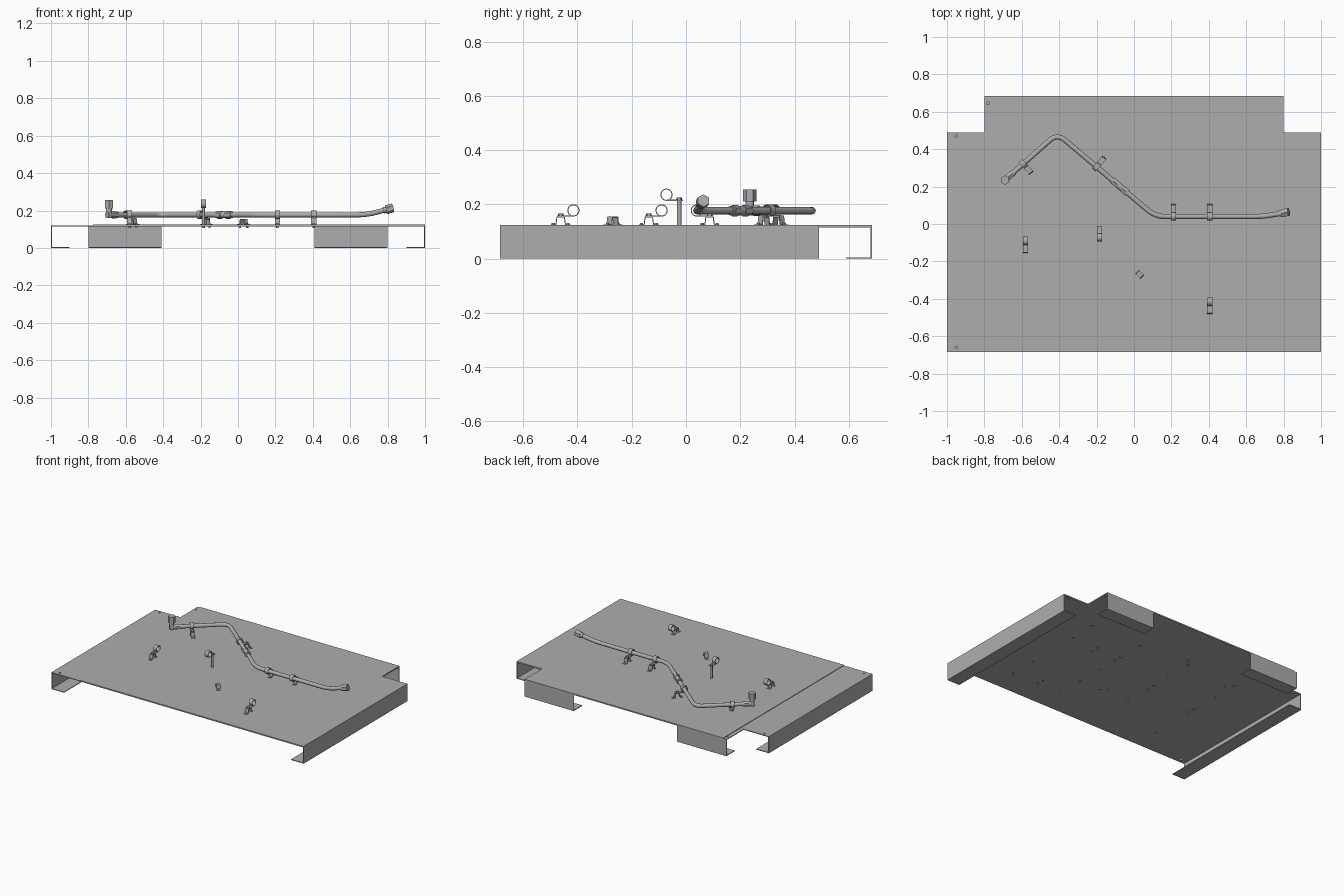
import bpy, bmesh, math
from mathutils import Vector, Matrix

if "Cube" in bpy.data.objects:
    bpy.data.objects.remove(bpy.data.objects["Cube"])

metal = bpy.data.materials.new("grey metal")
metal.use_nodes = True
GREY = (0.42, 0.42, 0.42, 1)
metal.diffuse_color = GREY
metal.node_tree.nodes["Principled BSDF"].inputs["Base Color"].default_value = GREY

SHEET = 0.005          # sheet thickness
DECK = 0.12            # top of the folded sheet
TOP = 0.124            # top of the cover plate
PIPE_Z = 0.177


def finish(name, bm, matrix=Matrix(), smooth=False):
    bmesh.ops.recalc_face_normals(bm, faces=bm.faces)
    mesh = bpy.data.meshes.new(name)
    bm.to_mesh(mesh)
    bm.free()
    mesh.materials.append(metal)
    obj = bpy.data.objects.new(name, mesh)
    bpy.context.collection.objects.link(obj)
    obj.matrix_world = matrix
    if smooth:
        smooth_shade(obj)
    return obj


def smooth_shade(obj):
    bpy.ops.object.select_all(action='DESELECT')
    obj.select_set(True)
    bpy.context.view_layer.objects.active = obj
    bpy.ops.object.shade_smooth_by_angle(angle=math.radians(35))


def add_box(bm, lo, hi):
    lo, hi = Vector(lo), Vector(hi)
    m = Matrix.Translation((lo + hi) / 2) @ Matrix.Diagonal((*(hi - lo), 1))
    bmesh.ops.create_cube(bm, size=1, matrix=m)


def add_rod(bm, a, b, r, sides=20):
    a, b = Vector(a), Vector(b)
    turn = (b - a).to_track_quat('Z', 'Y').to_matrix().to_4x4()
    bmesh.ops.create_cone(bm, cap_ends=True, segments=sides, radius1=r, radius2=r,
                          depth=(b - a).length, matrix=Matrix.Translation((a + b) / 2) @ turn)


def add_prism(bm, outline, offset):
    face = bm.faces.new([bm.verts.new(p) for p in outline])
    new = bmesh.ops.extrude_face_region(bm, geom=[face])["geom"]
    bmesh.ops.translate(bm, vec=offset, verts=[v for v in new if isinstance(v, bmesh.types.BMVert)])


def plate(name, left, notch, z, thick):
    right = [(1, -0.685), (1, 0.49), (0.8, 0.49), (0.8, 0.685)]
    rest = [(notch, 0.685)] + ([(notch, 0.49), (left, 0.49)] if notch > left else [])
    bm = bmesh.new()
    add_prism(bm, [(x, y, z) for x, y in right + rest + [(left, -0.685)]], (0, 0, thick))
    return finish(name, bm)


# Folded deck sheet and the cover plate lying on it
deck = plate("deck_sheet", -1, -0.8, DECK - SHEET, SHEET)
plate("cover_plate", -0.774, -0.774, DECK, TOP - DECK)

# Holes through the deck sheet
bm = bmesh.new()
spots = [(s * x, y) for s in (-1, 1) for x, y in ((0.95, 0.47), (0.95, -0.66), (0.78, 0.645))]
spots += [(x, -0.5 + 0.2 * i) for x in (-0.6, -0.2, 0.2, 0.6) for i in range(5)]
for x, y in spots:
    add_rod(bm, (x, y, 0.1), (x, y, 0.14), 0.007, 12)
cutter = finish("hole_cutter", bm)
cutter.hide_render = True
cutter.hide_set(True)
cut = deck.modifiers.new("holes", 'BOOLEAN')
cut.object = cutter
cut.solver = 'EXACT'

# Side and back flanges with inward lips
for side, s in (("left", 1), ("right", -1)):
    def span(a, b):
        return sorted((s * a, s * b))
    bm = bmesh.new()
    x0, x1 = span(1 - SHEET, 1)
    add_box(bm, (x0, -0.685, 0), (x1, 0.49, DECK - SHEET))
    x0, x1 = span(0.9, 1 - SHEET)
    add_box(bm, (x0, -0.685, 0), (x1, 0.49, SHEET))
    finish(side + "_side_flange", bm)
    bm = bmesh.new()
    x0, x1 = span(0.41, 0.8)
    add_box(bm, (x0, 0.685 - SHEET, 0), (x1, 0.685, DECK - SHEET))
    add_box(bm, (x0, 0.59, 0), (x1, 0.685 - SHEET, SHEET))
    finish(side + "_back_flange", bm)


# Bent pipe with rounded corners
def rounded_path(corners, reach, steps=10):
    pts = [Vector(corners[0])]
    for a, b, c in zip(corners, corners[1:], corners[2:]):
        a, b, c = Vector(a), Vector(b), Vector(c)
        p, q = b + (a - b).normalized() * reach, b + (c - b).normalized() * reach
        for i in range(steps + 1):
            t = i / steps
            pts.append(p * (1 - t) ** 2 + b * 2 * t * (1 - t) + q * t * t)
    return pts + [Vector(corners[-1])]


start = Vector((-0.69, 0.235, PIPE_Z))
peak = Vector((-0.41, 0.483, PIPE_Z))
valley = Vector((0.114, 0.04, PIPE_Z))
bend = Vector((0.69, 0.04, PIPE_Z))
end = Vector((0.82, 0.063, 0.212))
path = rounded_path([start, peak, valley, bend, end], 0.055)
curve = bpy.data.curves.new("pipe", 'CURVE')
curve.dimensions = '3D'
curve.bevel_depth = 0.0135
curve.bevel_resolution = 4
curve.use_fill_caps = True
spline = curve.splines.new('POLY')
spline.points.add(len(path) - 1)
for point, p in zip(spline.points, path):
    point.co = (*p, 1)
curve.materials.append(metal)
pipe = bpy.data.objects.new("pipe", curve)
bpy.context.collection.objects.link(pipe)
bpy.ops.object.select_all(action='DESELECT')
pipe.select_set(True)
bpy.context.view_layer.objects.active = pipe
bpy.ops.object.convert(target='MESH')
smooth_shade(bpy.context.view_layer.objects.active)


# Pipe fittings: hex nuts and plain collars along a direction
def fitting(name, origin, direction, pieces):
    d = direction.normalized()
    bm = bmesh.new()
    for a, b, r, sides in pieces:
        add_rod(bm, origin + d * a, origin + d * b, r, sides)
    finish(name, bm, smooth=True)


fitting("elbow_pipe_nut", start, peak - start,
        [(-0.015, 0.022, 0.016, 20), (0.022, 0.052, 0.019, 6), (0.052, 0.065, 0.016, 20)])
fitting("elbow_upright", start, Vector((0, 0, 1)),
        [(-0.017, 0.037, 0.016, 20), (0.034, 0.078, 0.025, 6)])
fitting("inline_union", peak.lerp(valley, 0.64), valley - peak,
        [(-0.056, -0.045, 0.017, 20), (-0.045, -0.015, 0.021, 6), (-0.015, 0.015, 0.017, 20),
         (0.015, 0.045, 0.021, 6), (0.045, 0.056, 0.017, 20)])
fitting("pipe_end_nut", end, end - bend,
        [(-0.045, -0.03, 0.017, 20), (-0.03, 0.008, 0.024, 6)])


# Hat bracket bolted to the deck, centred on its own origin
def add_bracket(bm, z):
    t, h = 0.003, 0.031
    half = [(0.036, 0), (0.036, t), (0.019, t), (0.015, h)]
    inner = [(0.012, h - t), (0.016, 0)]
    outline = half + [(-y, q) for y, q in reversed(half)]
    outline += [(-y, q) for y, q in reversed(inner)] + inner
    add_prism(bm, [(-0.0135, y, z + q) for y, q in outline], (0.027, 0, 0))
    for y in (-0.027, 0.027):
        add_rod(bm, (0, y, 0.107), (0, y, z + 0.007), 0.006, 12)


def bracket(name, x, y, angle):
    bm = bmesh.new()
    add_bracket(bm, TOP)
    finish(name, bm, Matrix.Translation((x, y, 0)) @ Matrix.Rotation(math.radians(angle), 4, 'Z'), True)


# Loop clamp: ring, strap and bolt on a bracket or on a tall post
def clamp(name, x, y, angle, z=0.178, post=False):
    bm = bmesh.new()
    w, arm, outer, inner = 0.0135, 0.047, 0.0225, 0.019
    n = 24
    loops = [[bm.verts.new((sx, r * math.cos(math.tau * i / n), z + r * math.sin(math.tau * i / n)))
              for i in range(n)] for sx, r in ((-w, outer), (w, outer), (w, inner), (-w, inner))]
    for a, b in zip(loops, loops[1:] + loops[:1]):
        for i in range(n):
            j = (i + 1) % n
            bm.faces.new((a[i], a[j], b[j], b[i]))
    base = z - outer
    add_box(bm, (-w, 0.002, base), (w, arm + 0.014, base + 0.004))
    add_rod(bm, (0, arm, base), (0, arm, base + 0.012), 0.01, 6)
    if post:
        add_rod(bm, (0, arm, 0.107), (0, arm, base), 0.008, 12)
    turn = Matrix.Translation((x, y, 0)) @ Matrix.Rotation(math.radians(angle), 4, 'Z')
    finish(name, bm, turn, True)
    if not post:
        spot = turn @ Vector((0, arm, 0))
        bracket(name + "_bracket", spot.x, spot.y, angle)


def heading(v):
    return math.degrees(math.atan2(v.y, v.x))


a = start.lerp(peak, 0.35)
b = peak.lerp(valley, 0.4)
clamp("rear_slope_clamp", a.x, a.y, heading(peak - start) + 180)
clamp("front_slope_clamp", b.x, b.y, heading(valley - peak))
clamp("inner_run_clamp", 0.21, 0.04, 0)
clamp("outer_run_clamp", 0.405, 0.04, 0)
clamp("loose_right_clamp", -0.58, -0.09, 180)
clamp("loose_left_clamp", 0.405, -0.415, 180)
clamp("post_clamp", -0.185, -0.072, 0, 0.236, True)
bracket("loose_bracket", 0.03, -0.27, 45)
